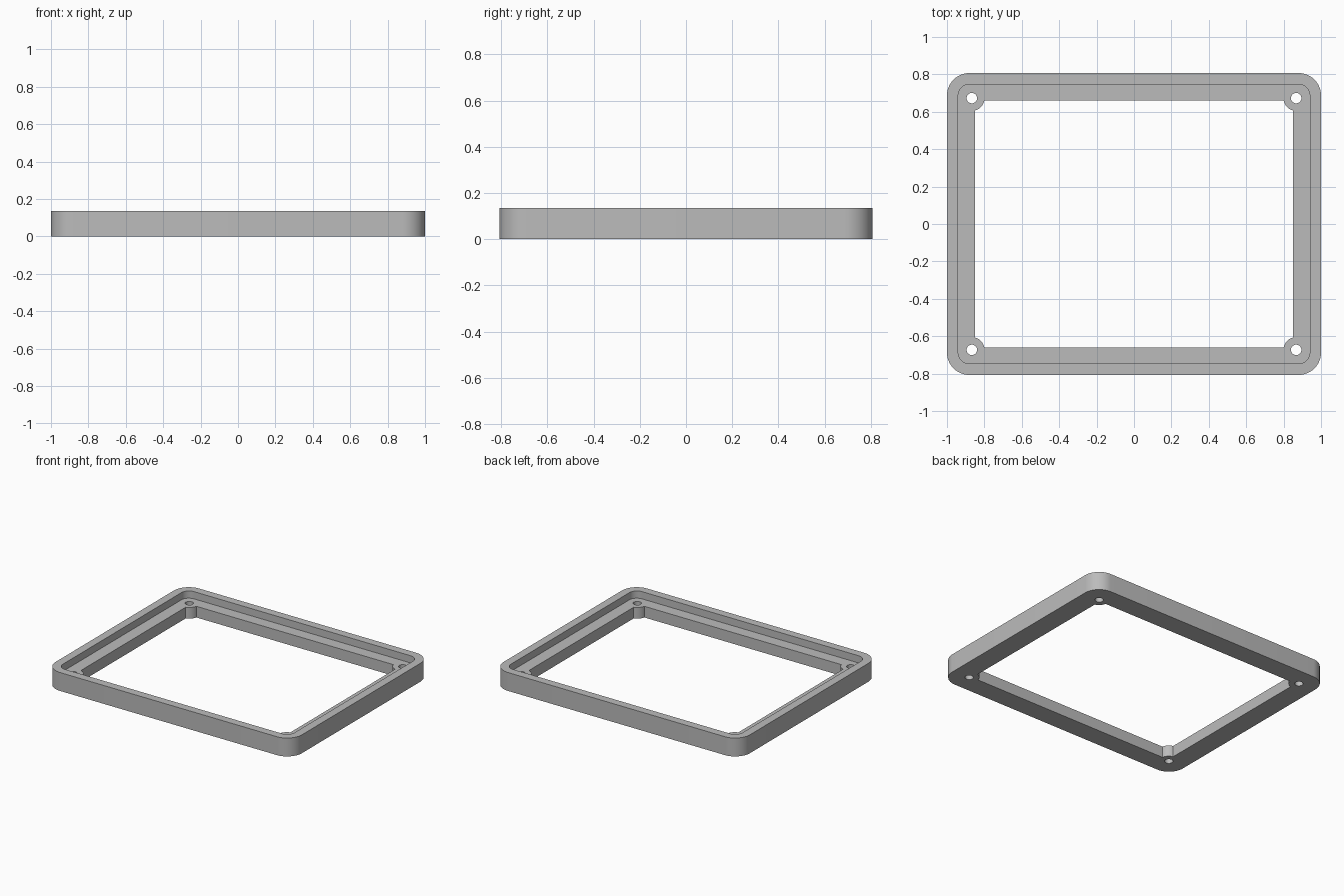
import bpy
import bmesh
from math import cos, sin, asin, acos, pi, radians

if "Cube" in bpy.data.objects:
    bpy.data.objects.remove(bpy.data.objects["Cube"])

HEIGHT, LEDGE = 0.135, 0.082
HOLE_X, HOLE_Y, BOSS_R, HOLE_R = 0.867, 0.673, 0.068, 0.028
OPEN_X, OPEN_Y = 0.85, 0.66

grey = bpy.data.materials.new("plain grey")
grey.use_nodes = True
grey.diffuse_color = (0.5, 0.5, 0.5, 1)
grey.node_tree.nodes["Principled BSDF"].inputs["Base Color"].default_value = grey.diffuse_color


def arc(cx, cy, r, start, end, steps=12):
    angles = [start + (end - start) * i / steps for i in range(steps + 1)]
    return [(cx + r * cos(a), cy + r * sin(a)) for a in angles]


def four_corners(quarter):
    """Mirror one corner's counter-clockwise points into a closed outline."""
    flip = quarter[::-1]
    return (quarter + [(-x, y) for x, y in flip]
            + [(-x, -y) for x, y in quarter] + [(x, -y) for x, y in flip])


def rounded_rectangle(hx, hy, r):
    return four_corners(arc(hx - r, hy - r, r, 0, pi / 2))


def prism(name, outline, z0, z1):
    bm = bmesh.new()
    base = bm.faces.new([bm.verts.new((x, y, z0)) for x, y in outline])
    top = bmesh.ops.extrude_face_region(bm, geom=[base])["geom"]
    for v in top:
        if isinstance(v, bmesh.types.BMVert):
            v.co.z = z1
    bmesh.ops.recalc_face_normals(bm, faces=bm.faces)
    mesh = bpy.data.meshes.new(name)
    bm.to_mesh(mesh)
    bm.free()
    mesh.materials.append(grey)
    obj = bpy.data.objects.new(name, mesh)
    bpy.context.collection.objects.link(obj)
    return obj


# Outer body with rounded corners
frame = prism("frame", rounded_rectangle(1, 0.807, 0.12), 0, HEIGHT)

# Recess behind the raised rim
cutters = [prism("recess_cutter", rounded_rectangle(0.94, 0.747, 0.06), LEDGE, 1)]

# Central opening that leaves a round screw boss in each corner
start = 1.5 * pi - asin((HOLE_X - OPEN_X) / BOSS_R)
end = pi + asin((HOLE_Y - OPEN_Y) / BOSS_R)
boss = arc(HOLE_X, HOLE_Y, BOSS_R, start, end)
cutters.append(prism("opening_cutter", four_corners(boss), -1, 1))

# Screw holes
for sx in (-1, 1):
    for sy in (-1, 1):
        circle = arc(sx * HOLE_X, sy * HOLE_Y, HOLE_R, 0, 2 * pi, 32)[:-1]
        cutters.append(prism("hole_cutter", circle, -1, 1))

# Cut the body, then drop the cutters
bpy.context.view_layer.objects.active = frame
for cutter in cutters:
    mod = frame.modifiers.new("cut", "BOOLEAN")
    mod.operation, mod.solver, mod.object = "DIFFERENCE", "EXACT", cutter
    bpy.ops.object.modifier_apply(modifier=mod.name)
    bpy.data.objects.remove(cutter)

bpy.ops.object.select_all(action="DESELECT")
frame.select_set(True)
bpy.ops.object.shade_smooth_by_angle(angle=radians(30))
